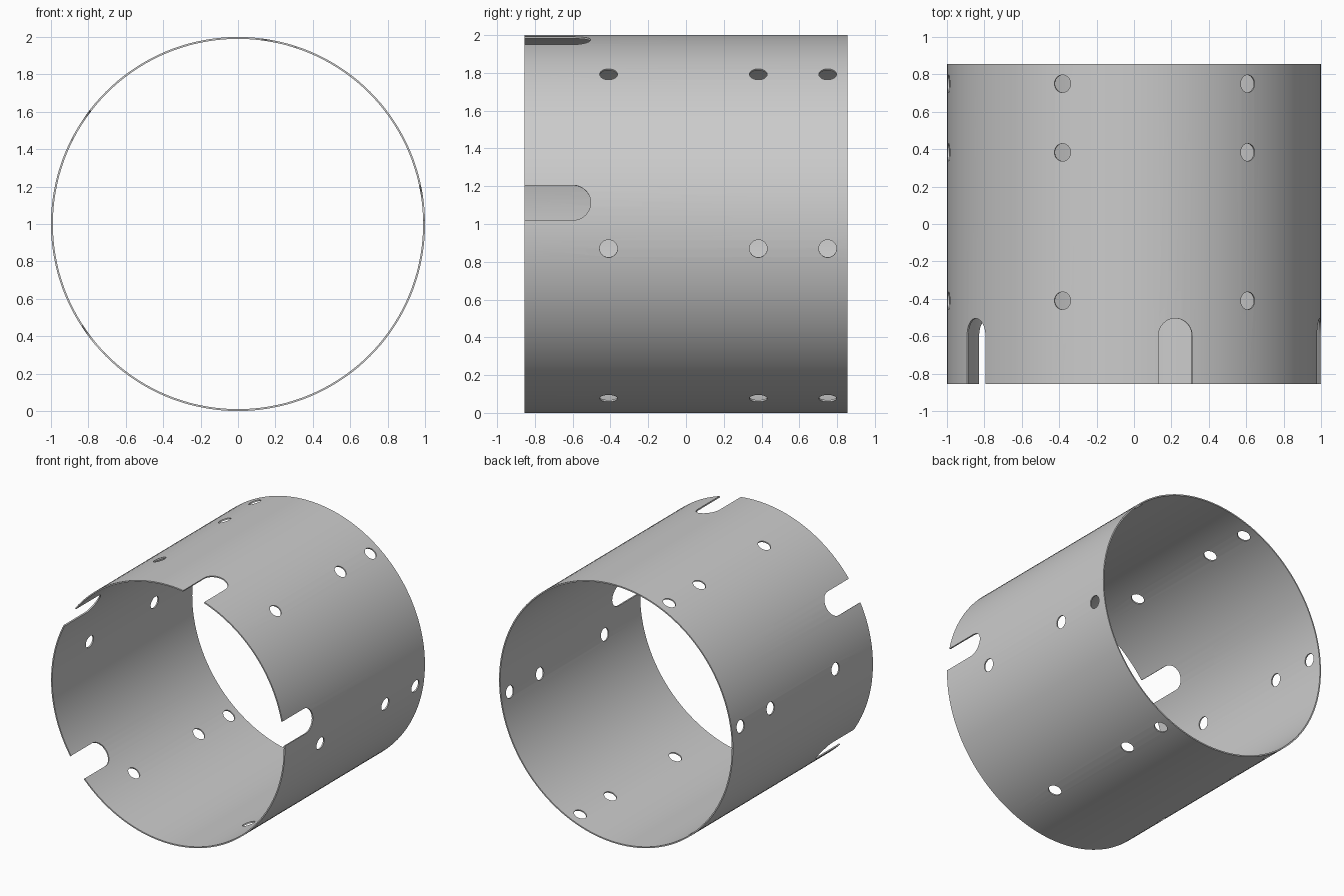
import bpy, bmesh
from math import sin, cos, pi, radians

if "Cube" in bpy.data.objects:
    bpy.data.objects.remove(bpy.data.objects["Cube"])

R, WALL, HALF, CZ, SEG = 1.0, 0.01, 0.855, 1.0, 144


def new_object(name, bm):
    bmesh.ops.recalc_face_normals(bm, faces=bm.faces)
    mesh = bpy.data.meshes.new(name)
    bm.to_mesh(mesh)
    bm.free()
    ob = bpy.data.objects.new(name, mesh)
    bpy.context.collection.objects.link(ob)
    return ob


def radial_prism(bm, profile, angle):
    """Extrude a (tangent, y) profile outward through the wall at an angle."""
    a = radians(angle)
    loops = []
    for r in (0.85, 1.1):
        loops.append([bm.verts.new((r * cos(a) - t * sin(a), y,
                                    CZ + r * sin(a) + t * cos(a)))
                      for t, y in profile])
    n = len(profile)
    bm.faces.new(loops[0])
    bm.faces.new(loops[1][::-1])
    for i in range(n):
        j = (i + 1) % n
        bm.faces.new((loops[0][i], loops[0][j], loops[1][j], loops[1][i]))


# thin tube lying along y
bm = bmesh.new()
section = [(R, -HALF), (R, HALF), (R - WALL, HALF), (R - WALL, -HALF)]
rings = [[bm.verts.new((r * cos(2 * pi * k / SEG), y, CZ + r * sin(2 * pi * k / SEG)))
          for r, y in section] for k in range(SEG)]
for k in range(SEG):
    a, b = rings[k], rings[(k + 1) % SEG]
    for i in range(4):
        j = (i + 1) % 4
        bm.faces.new((a[i], a[j], b[j], b[i]))
tube = new_object("tube_shell", bm)

# cutters: three rings of six round holes, four round-ended slots at the front
bm = bmesh.new()
for y0 in (-0.41, 0.383, 0.75):
    circle = [(0.047 * cos(2 * pi * i / 32), y0 + 0.047 * sin(2 * pi * i / 32))
              for i in range(32)]
    for k in range(6):
        radial_prism(bm, circle, -7.5 + 60 * k)
W, YC = 0.0925, -0.597
slot = [(-W, -1.0), (W, -1.0)] + [(W * cos(pi * i / 20), YC + W * sin(pi * i / 20))
                                  for i in range(21)]
for k in range(4):
    radial_prism(bm, slot, 6.5 + 70.7 * k)
cutter = new_object("hole_cutter", bm)
cutter.hide_render = True

# cut the openings and drop the cutter
mod = tube.modifiers.new("openings", 'BOOLEAN')
mod.operation, mod.solver, mod.object = 'DIFFERENCE', 'EXACT', cutter
bpy.context.view_layer.objects.active = tube
tube.select_set(True)
cutter.select_set(False)
bpy.ops.object.modifier_apply(modifier=mod.name)
bpy.data.objects.remove(cutter)
bpy.ops.object.shade_smooth_by_angle(angle=radians(30))
